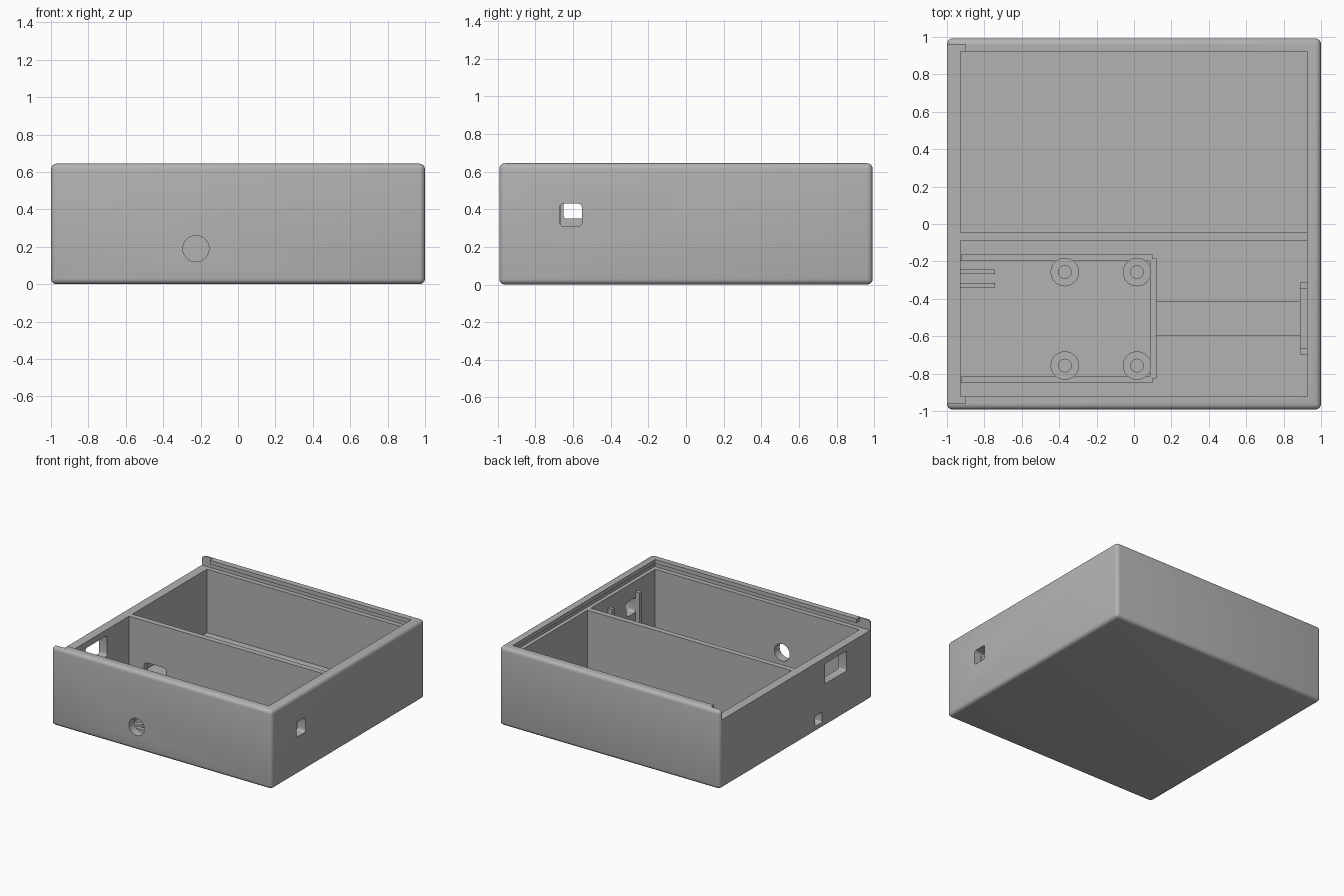
import bpy, bmesh
from mathutils import Matrix

cube = bpy.data.objects.get("Cube")
if cube:
    bpy.data.objects.remove(cube, do_unlink=True)

GREY = (0.45, 0.45, 0.45, 1)
mat = bpy.data.materials.new("plain grey")
mat.use_nodes = True
mat.diffuse_color = GREY
mat.node_tree.nodes["Principled BSDF"].inputs["Base Color"].default_value = GREY


def finish(name, bm):
    bmesh.ops.recalc_face_normals(bm, faces=bm.faces)
    mesh = bpy.data.meshes.new(name)
    bm.to_mesh(mesh)
    bm.free()
    mesh.materials.append(mat)
    ob = bpy.data.objects.new(name, mesh)
    bpy.context.collection.objects.link(ob)
    return ob


def box(name, x, y, z, radius=0, axis=None, segments=4):
    """Box from three (low, high) ranges; rounds all edges, or those along one axis."""
    bm = bmesh.new()
    bmesh.ops.create_cube(bm, size=1)
    for v in bm.verts:
        v.co = [lo + (hi - lo) * (c + 0.5) for c, (lo, hi) in zip(v.co, (x, y, z))]
    if radius:
        edges = [e for e in bm.edges if axis is None
                 or abs((e.verts[0].co - e.verts[1].co)[axis]) > 1e-4]
        bmesh.ops.bevel(bm, geom=edges, offset=radius, segments=segments,
                        profile=0.5, affect='EDGES')
    return finish(name, bm)


def cylinder(name, centre, radius, depth, axis=2):
    bm = bmesh.new()
    bmesh.ops.create_cone(bm, cap_ends=True, segments=48, radius1=radius,
                          radius2=radius, depth=depth)
    turn = {0: ('Y', 1.570796), 1: ('X', 1.570796), 2: ('Z', 0)}[axis]
    bm.transform(Matrix.Translation(centre) @ Matrix.Rotation(turn[1], 4, turn[0]))
    return finish(name, bm)


def cut(target, *cutters):
    for c in cutters:
        c.hide_render = True
        mod = target.modifiers.new("cut", 'BOOLEAN')
        mod.operation, mod.solver, mod.object = 'DIFFERENCE', 'EXACT', c
        bpy.context.view_layer.objects.active = target
        bpy.ops.object.modifier_apply(modifier=mod.name)
        bpy.data.objects.remove(c, do_unlink=True)


def smooth(ob):
    bpy.ops.object.select_all(action='DESELECT')
    ob.select_set(True)
    bpy.context.view_layer.objects.active = ob
    bpy.ops.object.shade_smooth_by_angle(angle=0.6)


FLOOR, LEDGE, TOP = 0.045, 0.565, 0.645
SINK = FLOOR - 0.01

# Rounded outer case, hollowed out
case = box("case", (-1, 1), (-0.992, 0.992), (0, TOP), 0.03)
cut(case,
    box("cavity", (-0.927, 0.925), (-0.922, 0.922), (FLOOR, 1)),
    # Sliding lid groove and its open end
    box("lid_groove", (-1.1, 0.955), (-0.96, 0.96), (LEDGE, 0.612)),
    box("lid_entry", (-1.1, -0.9), (-0.96, 0.96), (LEDGE, 1)),
    # Front cable hole
    cylinder("front_hole", (-0.225, -0.95, 0.19), 0.07, 0.3, 1),
    # Switch opening with round cable relief
    box("switch_hole", (0.85, 1.1), (-0.671, -0.553), (0.31, 0.43), 0.02, 0),
    cylinder("switch_relief", (0.97, -0.612, 0.273), 0.044, 0.3, 0),
    # Connector window and small port
    box("connector_window", (-1.1, -0.85), (-0.65, -0.37), (0.35, 0.515), 0.015, 0),
    box("small_port", (-1.1, -0.85), (-0.335, -0.245), (FLOOR + 0.004, 0.135), 0.01, 0))
smooth(case)

# Dividing wall with a cable pass-through
divider = box("divider", (-0.93, 0.93), (-0.088, -0.043), (SINK, 0.565))
cut(divider, box("divider_hole", (-0.79, -0.59), (-0.2, 0.1), (0.08, 0.227), 0.03, 1))
smooth(divider)

# Low rails around the circuit board bay
for side, y in (("back", -0.163), ("front", -0.815)):
    box(side + "_rail", (-0.925, 0.098), (y - 0.035, y), (SINK, 0.1))
box("end_rail", (0.085, 0.12), (-0.826, -0.185), (SINK, 0.1))

# Ribs beside the small port
for side, y in (("back", -0.243), ("front", -0.315)):
    box(side + "_port_rib", (-0.935, -0.743), (y - 0.024, y), (SINK, 0.14))

# Hollow screw bosses
for x in (-0.37, 0.016):
    for y in (-0.257, -0.757):
        boss = cylinder("screw_boss", (x, y, 0.075), 0.076, 0.08)
        cut(boss, cylinder("screw_hole", (x, y, 0.12), 0.034, 0.14))
        smooth(boss)

# Raised cable strip leading to the switch
box("cable_strip", (0.12, 0.9), (-0.6, -0.412), (SINK, 0.075))

# Switch bracket: two posts joined by a foot
for side, y in (("back", -0.313), ("front", -0.666)):
    box(side + "_bracket_post", (0.888, 0.935), (y - 0.032, y), (SINK, 0.478))
box("bracket_foot", (0.888, 0.935), (-0.698, -0.313), (SINK, 0.1))
